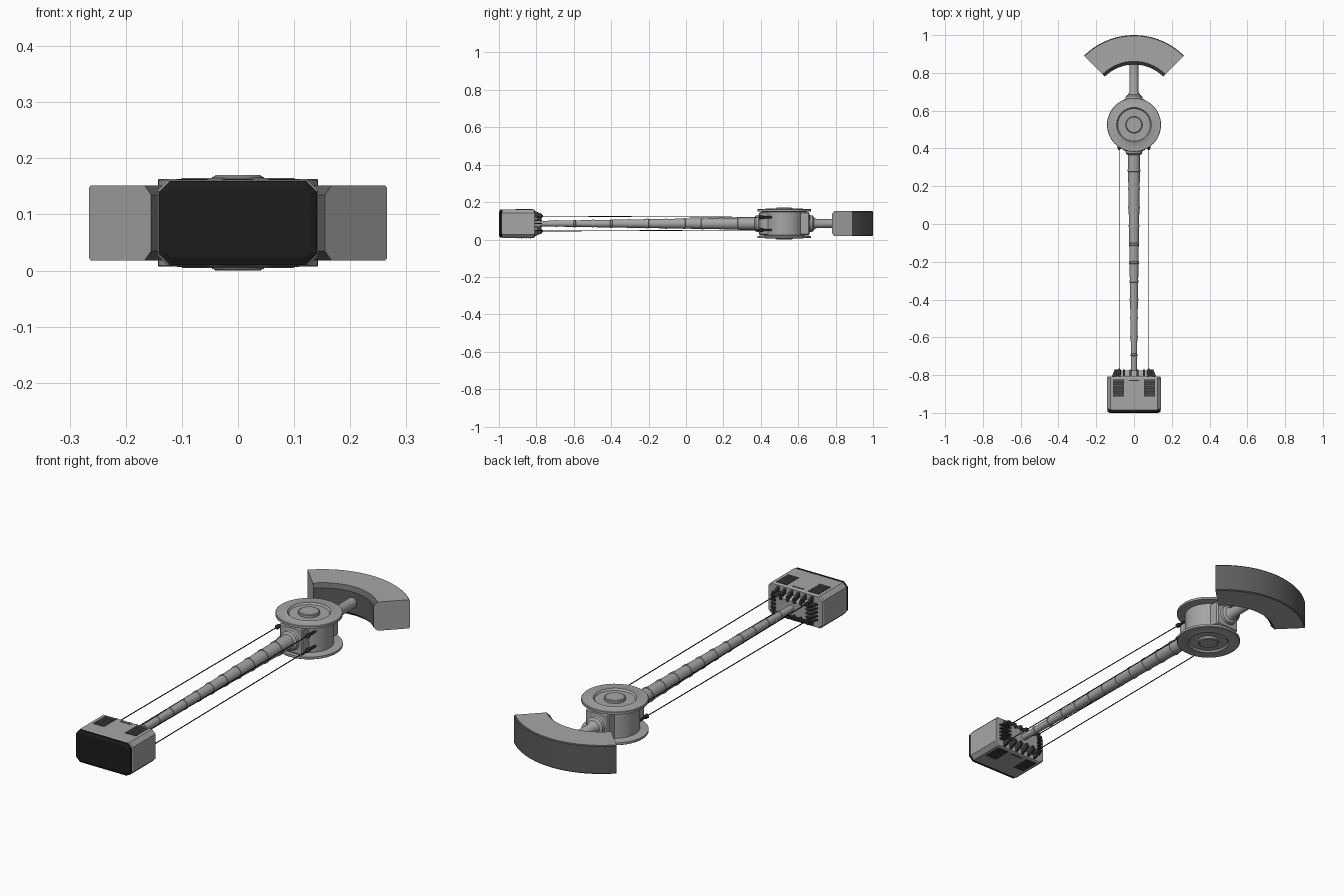
import bpy, bmesh, math
from mathutils import Vector, Matrix

if "Cube" in bpy.data.objects:
    bpy.data.objects.remove(bpy.data.objects["Cube"])

ZC = 0.085   # height of the centre line
HUB = 0.525  # y of the drum axis


def mat(name, v):
    m = bpy.data.materials.new(name)
    m.diffuse_color = (v, v, v, 1)
    m.use_nodes = True
    m.node_tree.nodes["Principled BSDF"].inputs["Base Color"].default_value = m.diffuse_color
    return m


LIGHT = mat("light grey", 0.38)
DARK = mat("dark grey", 0.11)
CHAR = mat("charcoal", 0.04)
BLACK = mat("black", 0.012)


def finish(name, bm, mats, smooth=True):
    bmesh.ops.recalc_face_normals(bm, faces=bm.faces)
    me = bpy.data.meshes.new(name)
    bm.to_mesh(me)
    bm.free()
    ob = bpy.data.objects.new(name, me)
    bpy.context.collection.objects.link(ob)
    for m in mats:
        me.materials.append(m)
    if smooth:
        bpy.context.view_layer.objects.active = ob
        ob.select_set(True)
        bpy.ops.object.shade_smooth_by_angle(angle=math.radians(30))
        ob.select_set(False)
    return ob


def loft(bm, rings, closed=False):
    """Skin a list of point rings, capping the ends unless closed."""
    vs = [[bm.verts.new(p) for p in r] for r in rings]
    n = len(vs[0])
    for a, b in zip(vs, vs[1:]):
        for i in range(n):
            bm.faces.new((a[i], a[(i + 1) % n], b[(i + 1) % n], b[i]))
    return bm.faces.new(vs[0]), bm.faces.new(vs[-1])


def lathe(name, prof, m, centre=(0, 0, 0), axis="Y", seg=32):
    """Turn (radius, position) pairs about the Z or Y axis."""
    bm = bmesh.new()
    rings = []
    for r, t in prof:
        ring = []
        for i in range(seg):
            a = 2 * math.pi * i / seg
            c, s = r * math.cos(a), r * math.sin(a)
            ring.append(Vector(centre) + Vector((c, s, t) if axis == "Z" else (c, t, s)))
        rings.append(ring)
    loft(bm, rings)
    return finish(name, bm, [m])


def box(name, centre, size, m, bevel=0.0):
    bm = bmesh.new()
    bmesh.ops.create_cube(bm, size=1, matrix=Matrix.Translation(centre) @ Matrix.Diagonal((*size, 1)))
    if bevel:
        bmesh.ops.bevel(bm, geom=bm.edges[:], offset=bevel, segments=1, affect='EDGES')
    return finish(name, bm, [m], False)


def octagon(hx, hz, c, y):
    q = [(hx, hz - c), (hx - c, hz), (c - hx, hz), (-hx, hz - c),
         (-hx, c - hz), (c - hx, -hz), (hx - c, -hz), (hx, c - hz)]
    return [(x, y, ZC + z) for x, z in q]


def octo_loft(name, sections, m):
    bm = bmesh.new()
    loft(bm, [octagon(*s) for s in sections])
    return finish(name, bm, [m], False)


# Head housing, dark front panel and tapered rear
octo_loft("head_housing", [(0.137, 0.071, 0.018, -0.99), (0.143, 0.076, 0.018, -0.98),
                           (0.143, 0.076, 0.018, -0.814), (0.139, 0.072, 0.018, -0.808)], LIGHT)
octo_loft("front_panel", [(0.127, 0.062, 0.008, -1.0), (0.141, 0.075, 0.02, -0.994),
                          (0.141, 0.075, 0.02, -0.984)], BLACK)
octo_loft("head_rear", [(0.098, 0.045, 0.008, -0.81), (0.082, 0.034, 0.008, -0.775)], LIGHT)


def fin(name, base, out, across):
    """Wedge plate standing on the rear face, sloping in toward the rear."""
    o, w = Vector(out), Vector(across) * 0.005
    b = Vector(base)
    bm = bmesh.new()
    tri = [b - o * 0.03, b + o * 0.022, b + o * 0.006 + Vector((0, 0.04, 0)), b - o * 0.018 + Vector((0, 0.04, 0))]
    loft(bm, [[p - w for p in tri], [p + w for p in tri]])
    finish(name, bm, [CHAR], False)


# Cooling fins around the rear
for s in (-1, 1):
    for i in range(6):
        fin("rear_fin", (-0.0875 + 0.035 * i, -0.81, ZC + s * 0.046), (0, 0, s), (1, 0, 0))
    for i in range(5):
        fin("side_fin", (s * 0.096, -0.81, ZC - 0.036 + 0.018 * i), (s, 0, 0), (0, 0, 0.6))

# Louvred vents and small slots on top and bottom of the head
for s in (-1, 1):
    z = ZC + s * 0.0765
    for sx in (-1, 1):
        box("vent", (sx * 0.082, -0.867, z), (0.056, 0.09, 0.002), CHAR)
        for i in range(7):
            box("vent_slat", (sx * 0.082, -0.903 + 0.012 * i, z + s * 0.001), (0.054, 0.004, 0.002), DARK)
    box("slot", (0, -0.828, z), (0.055, 0.005, 0.002), CHAR)

# Tapered boom with raised bands
prof = []
N = 12
for i in range(N + 1):
    y = -0.79 + 1.17 * i / N
    r = 0.0145 + 0.0185 * i / N
    if 0 < i < N:
        prof += [(r, y - 0.006), (r + 0.0025, y - 0.005), (r + 0.0025, y + 0.005), (r, y + 0.006)]
    else:
        prof.append((r, y))
lathe("boom", prof, LIGHT, (0, 0, ZC))

# Drum: waisted spool with recessed flanges and centre caps
half = [(0.046, 0.082), (0.046, 0.072), (0.086, 0.072), (0.092, 0.080),
        (0.099, 0.080), (0.103, 0.078), (0.141, 0.078), (0.143, 0.076), (0.143, 0.066), (0.106, 0.062)]
lathe("drum", half + [(r, -z) for r, z in reversed(half)], LIGHT, (0, HUB, ZC), "Z", 48)
lathe("drum_cap", [(0.04, -0.085), (0.044, -0.082), (0.044, 0.082), (0.04, 0.085)],
      LIGHT, (0, HUB, ZC), "Z", 40)

# Neck blocks and collars at front and back of the drum
for s, name in ((-1, "front"), (1, "back")):
    box(name + "_neck", (0, HUB + s * 0.1, ZC), (0.12, 0.07, 0.124), LIGHT, 0.006)
    ring = [(0.052, 0.12), (0.052, 0.134), (0.045, 0.138), (0.043, 0.152), (0.036, 0.158), (0.026, 0.162)]
    lathe(name + "_collar", [(r, s * y) for r, y in ring], LIGHT, (0, HUB, ZC))
lathe("rear_rod", [(0.034, 0.68), (0.024, 0.70), (0.024, 0.86)], LIGHT, (0, 0, ZC))

# Four stay wires with anchors at both ends
for sx in (-1, 1):
    for sz in (-1, 1):
        a = Vector((sx * 0.078, -0.79, ZC + sz * 0.04))
        b = Vector((sx * 0.078, 0.42, ZC + sz * 0.034))
        bm = bmesh.new()
        loft(bm, [[p + Vector((0.0022 * math.cos(k * math.pi / 3), 0, 0.0022 * math.sin(k * math.pi / 3)))
                   for k in range(6)] for p in (a, b)])
        finish("stay_wire", bm, [BLACK])
        lathe("head_anchor", [(0.008, -0.025), (0.008, 0.018), (0.004, 0.026)], CHAR, a, seg=12)
        lathe("drum_anchor", [(0.004, -0.028), (0.010, -0.022), (0.010, -0.008), (0.006, -0.006),
                              (0.006, 0.04)], CHAR, b, seg=12)

# Curved counterweight: 90 degree arc with dark inner and outer skins
sect = [(0.219, -0.05), (0.236, -0.067), (0.371, -0.067), (0.375, -0.063),
        (0.375, 0.063), (0.371, 0.067), (0.236, 0.067), (0.219, 0.05)]
bm = bmesh.new()
rings = []
for i in range(33):
    a = math.radians(45 + 90 * i / 32)
    rings.append([(r * math.cos(a), 0.625 + r * math.sin(a), ZC + z) for r, z in sect])
caps = loft(bm, rings)
bm.normal_update()
for f in bm.faces:
    if f not in caps and abs(f.normal.z) < 0.9:
        f.material_index = 1
finish("counterweight", bm, [LIGHT, DARK])
